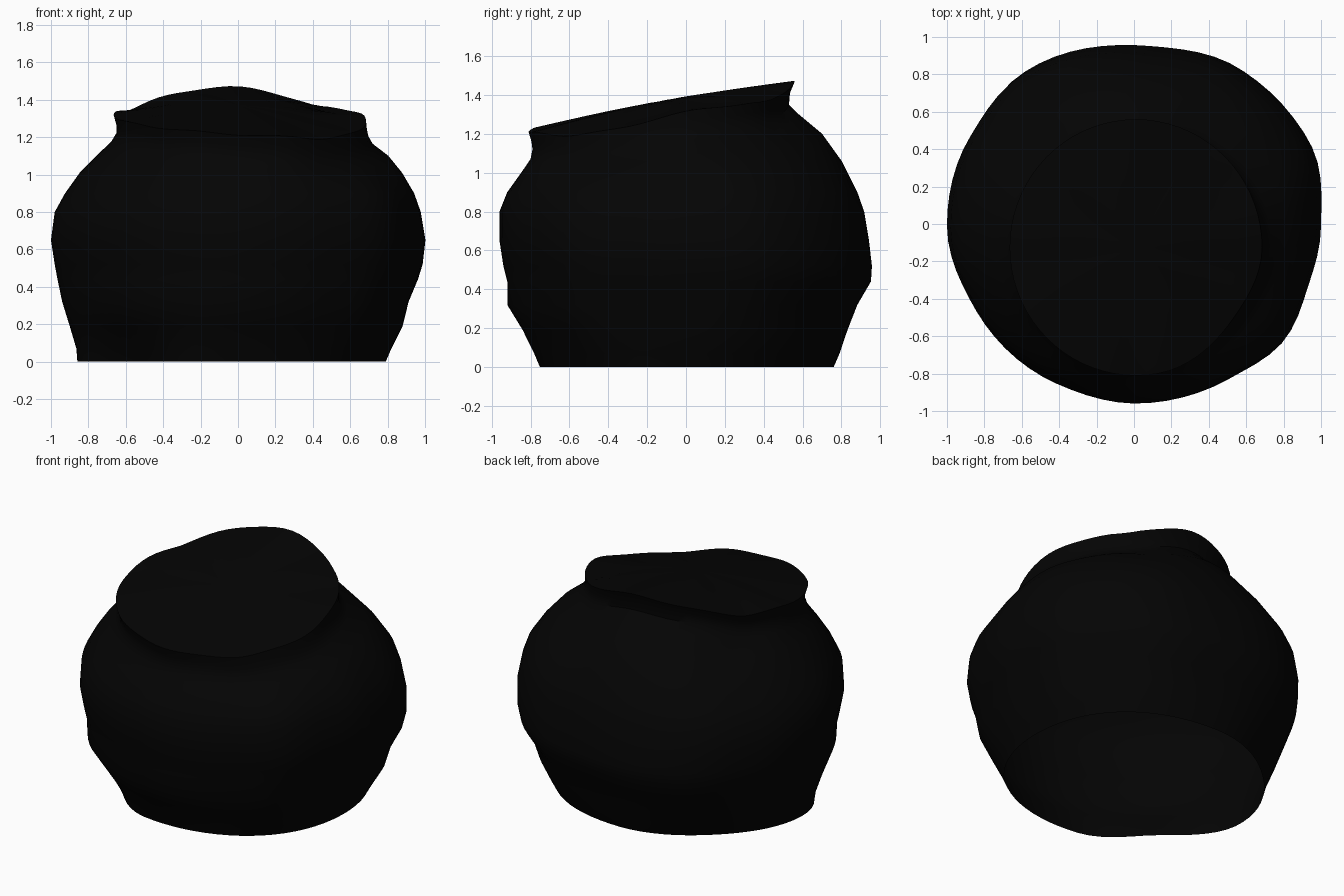
import bpy, bmesh, math

default_cube = bpy.data.objects.get("Cube")
if default_cube:
    bpy.data.objects.remove(default_cube)

SEGMENTS = 72

# Body levels: height at front, height at back, left x, right x, front y, back y
LEVELS = [
    (0, 0, -.86, .79, -.75, .76),
    (.07, .07, -.865, .82, -.78, .79),
    (.19, .19, -.9, .88, -.84, .83),
    (.32, .32, -.94, .91, -.92, .88),
    (.44, .44, -.965, .96, -.92, .95),
    (.52, .52, -.98, .985, -.94, .955),
    (.65, .65, -1, 1, -.96, .94),
    (.8, .8, -.98, .975, -.96, .915),
    (.9, .9, -.925, .94, -.92, .88),
    (.98, 1.06, -.845, .88, -.865, .8),
    (1.04, 1.2, -.75, .81, -.825, .7),
    (1.08, 1.3, -.68, .73, -.8, .58),
    (1.13, 1.35, -.65, .7, -.79, .53),
    (1.17, 1.41, -.65, .69, -.795, .535),
    (1.22, 1.47, -.665, .685, -.81, .56),
]

# Hand-formed irregularity of the plan: angle in degrees, radius factor
BELLY = [(0, 1), (25, 1.05), (57, 1.04), (85, 1), (127, 1.04), (150, 1.01),
         (180, 1), (208, .97), (245, .98), (272, 1), (301, 1), (320, 1.03),
         (342, .99), (360, 1)]
FOOT = [(0, 1), (45, 1.03), (90, 1), (135, .95), (185, 1), (225, .88),
        (260, 1), (315, 1.03), (360, 1)]
RIM = [(0, 1), (280, 1), (325, .95), (360, 1)]


def outline_factor(outline, degrees):
    for (a, fa), (b, fb) in zip(outline, outline[1:]):
        if a <= degrees <= b:
            t = (degrees - a) / (b - a)
            return fa + (fb - fa) * t * t * (3 - 2 * t)
    return 1


def ring_points(level, scale=1):
    front_z, back_z, left, right, front, back = level
    tilt = (back_z - front_z) / .25
    foot = max(0, 1 - front_z / .25)
    belly = 1 - foot - tilt * (1 - foot)
    points = []
    for i in range(SEGMENTS):
        a = math.tau * i / SEGMENTS
        deg = math.degrees(a)
        wobble = (outline_factor(BELLY, deg) * belly + outline_factor(FOOT, deg) * foot
                  + outline_factor(RIM, deg) * tilt)
        x = (left + right) / 2 + (right - left) / 2 * math.cos(a) * wobble * scale
        y = (front + back) / 2 + (back - front) / 2 * math.sin(a) * wobble * scale
        t = (y - front) / (back - front)
        # Crowned top that falls away to the sides and droops at one corner
        sag = min(.1, .4 * (x + .08) ** 2) * t
        crown = .025 * math.sin(math.pi * t)
        droop = .07 * max(0, math.cos(a - math.radians(328))) ** 4 * scale ** 2
        ripple = .005 * math.sin(9 * a) * scale
        z = front_z + (back_z - front_z) * t + tilt * (crown - sag - droop + ripple)
        points.append((x, y, z))
    return points


def make_loft(name, rings, material):
    bm = bmesh.new()
    loops = [[bm.verts.new(p) for p in ring] for ring in rings]
    for low, high in zip(loops, loops[1:]):
        for i in range(SEGMENTS):
            j = (i + 1) % SEGMENTS
            bm.faces.new((low[i], low[j], high[j], high[i]))
    bm.faces.new(loops[-1])
    mesh = bpy.data.meshes.new(name)
    bm.to_mesh(mesh)
    bm.free()
    mesh.materials.append(material)
    obj = bpy.data.objects.new(name, mesh)
    bpy.context.collection.objects.link(obj)
    bpy.ops.object.select_all(action='DESELECT')
    obj.select_set(True)
    bpy.context.view_layer.objects.active = obj
    bpy.ops.object.shade_smooth_by_angle(angle=math.radians(45))


# Near-black glaze
black = bpy.data.materials.new("black glaze")
black.use_nodes = True
color = (.0012, .0012, .0012, 1)
black.diffuse_color = color
black.node_tree.nodes["Principled BSDF"].inputs["Base Color"].default_value = color

# Hollow body open underneath, with pinched neck and slanted closed top
rings = [ring_points(level) for level in LEVELS]
rings += [ring_points(LEVELS[-1], s) for s in (.97, .8, .6, .4, .2, .05)]
make_loft("pot_body", rings, black)
